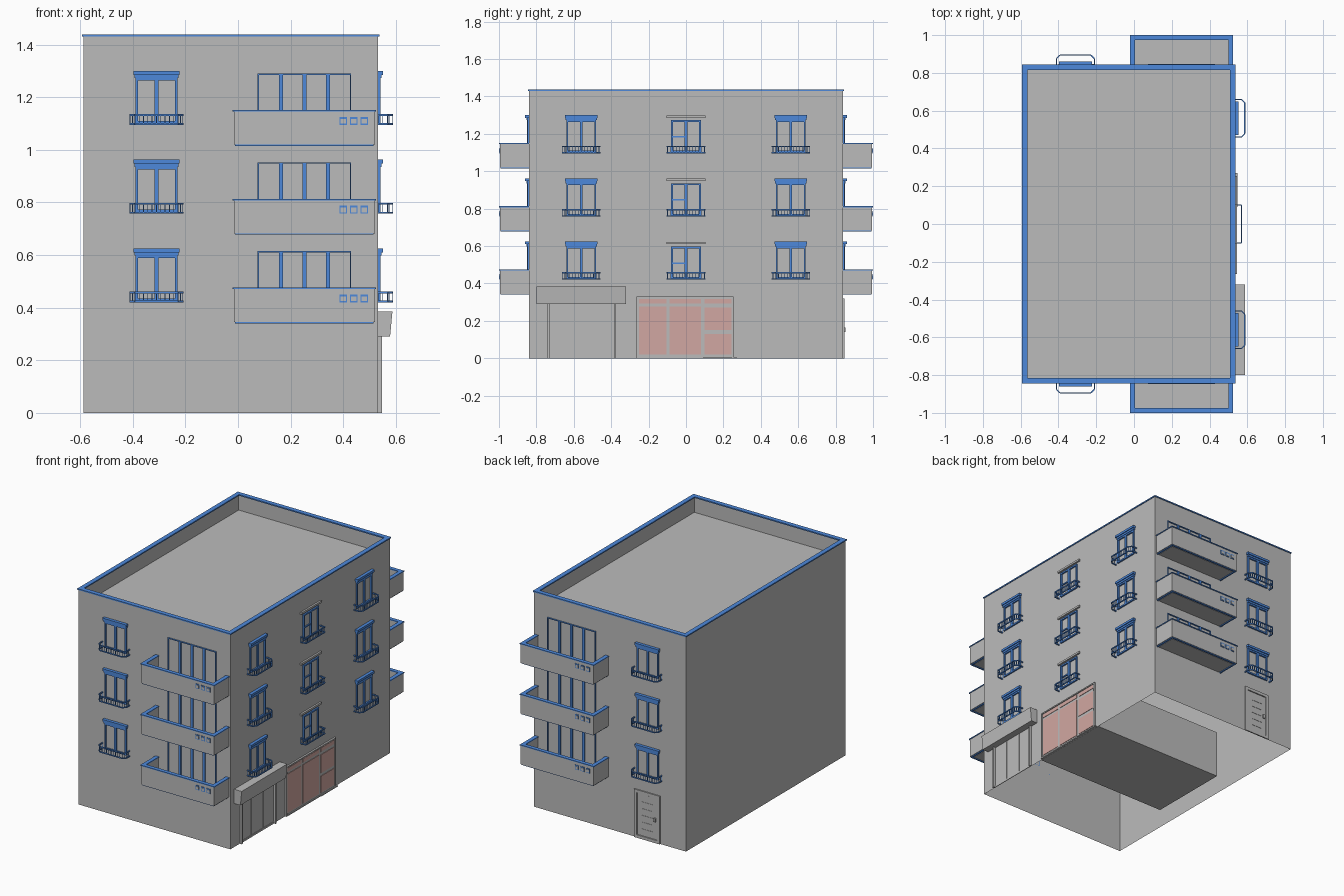
import bpy
import bmesh
from mathutils import Vector

if "Cube" in bpy.data.objects:
    bpy.data.objects.remove(bpy.data.objects["Cube"], do_unlink=True)


def material(name, rgb):
    m = bpy.data.materials.new(name)
    m.use_nodes = True
    m.diffuse_color = (*rgb, 1)
    m.node_tree.nodes["Principled BSDF"].inputs["Base Color"].default_value = (*rgb, 1)
    return m


GREY = material("concrete grey", (0.5, 0.5, 0.5))
BLUE = material("trim blue", (0.075, 0.25, 0.71))
PINK = material("glass pink", (0.64, 0.39, 0.36))

X0, X1, Y, TOP = -0.588, 0.532, 0.84, 1.43

# Each wall maps (along, outward, height) to the model's space
WALLS = {
    "front": lambda u, d, z: Vector((u, -Y - d, z)),
    "back": lambda u, d, z: Vector((u, Y + d, z)),
    "right": lambda u, d, z: Vector((X1 + d, u, z)),
    "plan": lambda u, d, z: Vector((u, d, z)),
}


def finish(name, bm, mat, fix=True):
    if fix:
        bmesh.ops.recalc_face_normals(bm, faces=bm.faces)
    me = bpy.data.meshes.new(name)
    bm.to_mesh(me)
    bm.free()
    me.materials.append(mat)
    ob = bpy.data.objects.new(name, me)
    bpy.context.collection.objects.link(ob)
    return ob


def hexa(bm, corners):
    """Six-sided block from four lower and four upper corners."""
    v = [bm.verts.new(c) for c in corners]
    bm.faces.new(v[:4])
    bm.faces.new(v[4:])
    for i in range(4):
        j = (i + 1) % 4
        bm.faces.new((v[i], v[j], v[j + 4], v[i + 4]))


def box(bm, wall, u0, u1, d0, d1, z0, z1):
    f = WALLS[wall]
    hexa(bm, [f(u, d, z) for z in (z0, z1)
              for u, d in ((u0, d0), (u1, d0), (u1, d1), (u0, d1))])


def bar(bm, wall, p, q, t, z0, z1):
    """Straight rail of thickness t between two plan points."""
    f = WALLS[wall]
    p, q = Vector(p), Vector(q)
    n = (q - p).normalized().orthogonal() * t / 2
    hexa(bm, [f(c.x, c.y, z) for z in (z0, z1) for c in (p + n, q + n, q - n, p - n)])


def frame(bm, wall, u0, u1, z0, z1, t, d):
    """Rectangular frame standing out from a wall by d."""
    box(bm, wall, u0, u0 + t, 0, d, z0, z1)
    box(bm, wall, u1 - t, u1, 0, d, z0, z1)
    box(bm, wall, u0 + t, u1 - t, 0, d, z0, z0 + t)
    box(bm, wall, u0 + t, u1 - t, 0, d, z1 - t, z1)


def tray(bm, wall, u0, u1, d, t, z0, z1):
    """Three-sided upstand against a wall."""
    box(bm, wall, u0, u0 + t, 0, d, z0, z1)
    box(bm, wall, u1 - t, u1, 0, d, z0, z1)
    box(bm, wall, u0 + t, u1 - t, d - t, d, z0, z1)


# Building shell: open underneath, roof sunk behind a parapet
bm = bmesh.new()
box(bm, "plan", X0, X1, -Y, Y, 0, TOP)
bmesh.ops.recalc_face_normals(bm, faces=bm.faces)
bm.faces.ensure_lookup_table()
lower = min(bm.faces, key=lambda f: f.calc_center_median().z)
bmesh.ops.delete(bm, geom=[lower], context="FACES_ONLY")
roof = max(bm.faces, key=lambda f: f.calc_center_median().z)
bmesh.ops.inset_region(bm, faces=[roof], thickness=0.025)
inner = bmesh.ops.extrude_discrete_faces(bm, faces=[roof])["faces"][0]
bmesh.ops.translate(bm, verts=inner.verts, vec=(0, 0, -0.1))
finish("building_shell", bm, GREY, fix=False)

# Blue parapet cap
bm = bmesh.new()
o, t = 0.005, 0.03
for ya in (-Y - o, Y + o - t):
    box(bm, "plan", X0 - o, X1 + o, ya, ya + t, TOP, TOP + 0.008)
for xa in (X0 - o, X1 + o - t):
    box(bm, "plan", xa, xa + t, -Y - o + t, Y + o - t, TOP, TOP + 0.008)
finish("parapet_cap", bm, BLUE)

# Entrance hall inside the hollow ground floor
bm = bmesh.new()
box(bm, "plan", -0.45, X1 - 0.002, -0.28, 0.28, 0.001, 0.32)
finish("entrance_hall", bm, GREY)


def window(wall, c, b, label, plain=False):
    """Framed window with lintel and a small railing."""
    bm = bmesh.new()
    z0, z1 = b + 0.085, b + 0.258
    frame(bm, wall, c - 0.08, c + 0.08, z0, z1, 0.01, 0.01)
    box(bm, wall, c - 0.007, c + 0.007, 0, 0.01, z0 + 0.01, z1 - 0.01)
    if plain:
        box(bm, wall, c - 0.07, c - 0.007, 0, 0.008, b + 0.165, b + 0.173)
    finish(label + "_frame", bm, BLUE)

    bm = bmesh.new()
    if plain:
        box(bm, wall, c - 0.105, c + 0.105, 0, 0.012, b + 0.27, b + 0.283)
    else:
        box(bm, wall, c - 0.083, c + 0.083, 0, 0.014, b + 0.258, b + 0.27)
        box(bm, wall, c - 0.088, c + 0.088, 0, 0.02, b + 0.27, b + 0.285)
    finish(label + "_lintel", bm, GREY if plain else BLUE)

    bm = bmesh.new()
    w, p, k = 0.1, (0.038 if plain else 0.054), (0.001 if plain else 0.018)
    path = [(c - w, 0), (c - w, p - k), (c - w + k, p),
            (c + w - k, p), (c + w, p - k), (c + w, 0)]
    for a, e in zip(path, path[1:]):
        bar(bm, wall, a, e, 0.006, b + 0.08, b + 0.087)
        bar(bm, wall, a, e, 0.006, b + 0.114, b + 0.121)
        a, e = Vector(a), Vector(e)
        n = max(1, round((e - a).length / 0.016))
        for i in range(n):
            s = a.lerp(e, i / n)
            box(bm, wall, s.x - 0.0015, s.x + 0.0015, s.y - 0.0015, s.y + 0.0015,
                b + 0.087, b + 0.114)
    finish(label + "_railing", bm, BLUE)


def balcony(wall, b, label):
    """Balcony tray with blue edges, wide door and three vents."""
    u0, u1, d = -0.016, 0.521, 0.155
    bm = bmesh.new()
    tray(bm, wall, u0, u1, d, 0.02, b + 0.005, b + 0.13)
    box(bm, wall, u0 + 0.02, u1 - 0.02, 0, d - 0.02, b + 0.003, b + 0.035)
    finish(label + "_tray", bm, GREY)

    bm = bmesh.new()
    tray(bm, wall, u0 - 0.004, u1 + 0.004, d + 0.005, 0.026, b + 0.13, b + 0.136)
    tray(bm, wall, u0 + 0.005, u1 - 0.005, d - 0.003, 0.01, b, b + 0.005)
    finish(label + "_trim", bm, BLUE)

    bm = bmesh.new()
    frame(bm, wall, 0.075, 0.43, b + 0.036, b + 0.275, 0.005, 0.008)
    for x in (0.163, 0.2525, 0.342):
        box(bm, wall, x - 0.008, x + 0.008, 0, 0.008, b + 0.041, b + 0.27)
    finish(label + "_door_frame", bm, BLUE)

    blue, grey = bmesh.new(), bmesh.new()
    for x in (0.4, 0.44, 0.48):
        x = x if wall == "front" else 0.505 - x
        box(blue, wall, x - 0.014, x + 0.014, d, d + 0.003, b + 0.08, b + 0.11)
        box(grey, wall, x - 0.01, x + 0.01, d, d + 0.005, b + 0.085, b + 0.103)
    finish(label + "_vent_frames", blue, BLUE)
    finish(label + "_vents", grey, GREY)


# Three upper storeys
for i in range(3):
    base = 0.34 + 0.3375 * i
    for wall in ("front", "back"):
        window(wall, -0.31, base, f"{wall}_window_{i + 1}")
        balcony(wall, base, f"{wall}_balcony_{i + 1}")
    for side, c in (("near", -0.56), ("far", 0.56)):
        window("right", c, base, f"{side}_side_window_{i + 1}")
    window("right", 0, base, f"middle_side_window_{i + 1}", plain=True)

# Entrance front: grey frame with pink glass panes
bm = bmesh.new()
box(bm, "right", -0.265, 0.255, 0, 0.006, 0, 0.33)
frame(bm, "right", -0.265, 0.255, 0, 0.33, 0.008, 0.012)
box(bm, "right", 0.09, 0.27, 0, 0.016, 0, 0.006)
finish("entrance_frame", bm, GREY)
bm = bmesh.new()
for u0, u1 in ((-0.25, -0.105), (-0.088, 0.08), (0.1, 0.242)):
    box(bm, "right", u0, u1, 0.004, 0.009, 0.293, 0.318)
    rows = ((0.02, 0.13), (0.15, 0.272)) if u0 > 0 else ((0.02, 0.278),)
    for z0, z1 in rows:
        box(bm, "right", u0, u1, 0.004, 0.009, z0, z1)
finish("entrance_glass", bm, PINK)

# Shop front with a sloped canopy
bm = bmesh.new()
for u in (-0.735, -0.62, -0.495, -0.38):
    t = 0.006 if abs(u) in (0.735, 0.38) else 0.002
    box(bm, "right", u - t, u + t, 0, 0.015 if t > 0.004 else 0.004, 0, 0.295)
box(bm, "right", -0.729, -0.386, 0, 0.004, 0, 0.012)
finish("shop_frame", bm, GREY)
bm = bmesh.new()
f = WALLS["right"]
hexa(bm, [f(u, d, z) for u in (-0.8, -0.32)
          for d, z in ((0, 0.29), (0.046, 0.29), (0.055, 0.385), (0, 0.385))])
finish("shop_canopy", bm, GREY)

# Back door with raised strips and a handle
bm = bmesh.new()
frame(bm, "back", -0.4, -0.21, 0, 0.32, 0.02, 0.008)
box(bm, "back", -0.375, -0.235, 0, 0.003, 0.022, 0.297)
for i in range(5):
    z = 0.06 + 0.045 * i
    box(bm, "back", -0.345, -0.265, 0.003, 0.005, z, z + 0.008)
box(bm, "back", -0.37, -0.355, 0.003, 0.012, 0.14, 0.165)
finish("back_door", bm, GREY)
